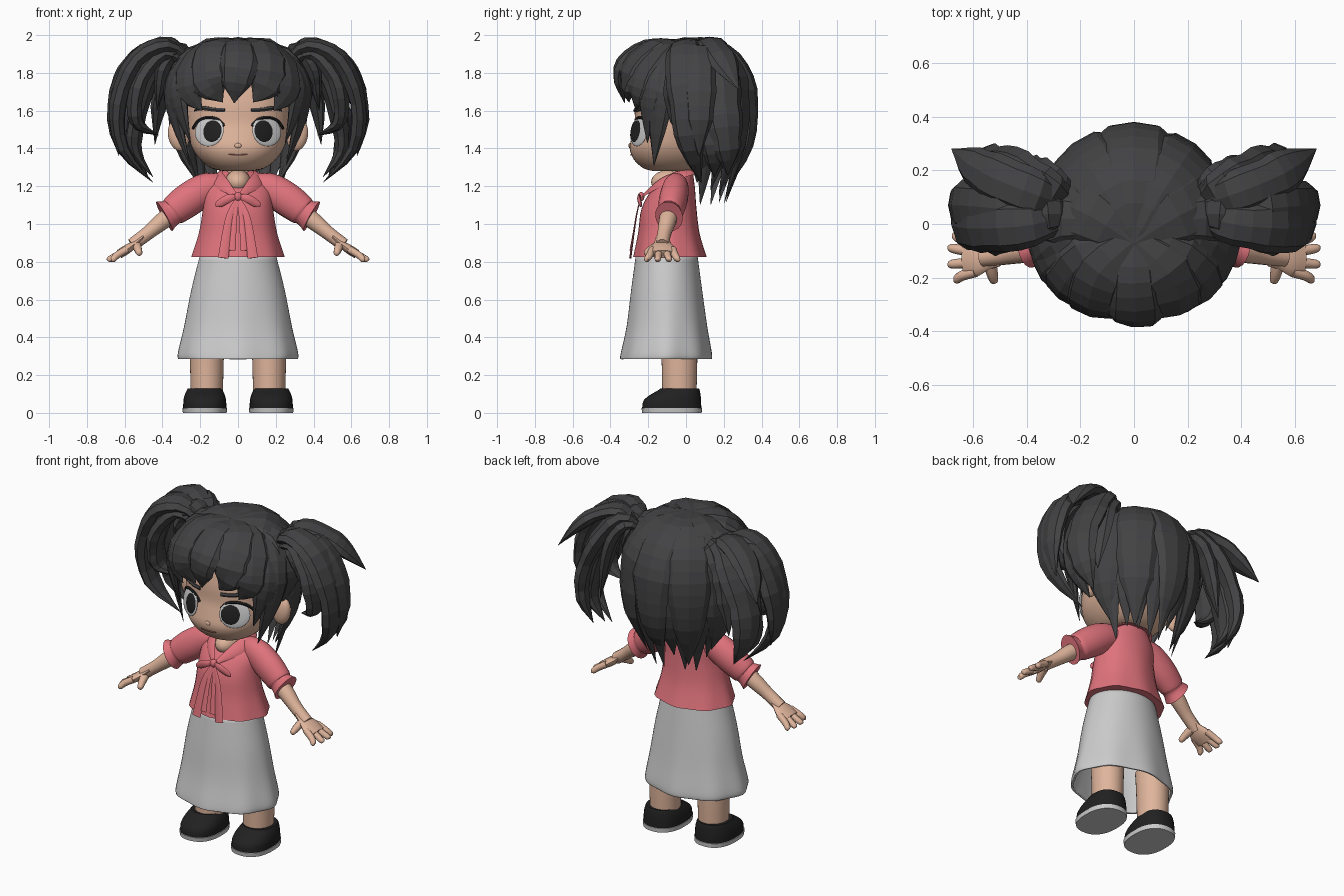
import bpy, bmesh, random
from math import sin, cos, pi, radians
from mathutils import Vector, Matrix
from mathutils.bvhtree import BVHTree

if "Cube" in bpy.data.objects:
    bpy.data.objects.remove(bpy.data.objects["Cube"])

random.seed(4)


def material(name, color):
    m = bpy.data.materials.new(name)
    m.diffuse_color = (*color, 1)
    m.use_nodes = True
    m.node_tree.nodes["Principled BSDF"].inputs["Base Color"].default_value = m.diffuse_color
    return m


HAIR = material("hair", (.055, .055, .058))
SKIN = material("skin", (.74, .46, .33))
PINK = material("pink", (.74, .17, .2))
BLACK = material("black", (.015, .015, .016))
LIP = material("lip", (.35, .15, .11))


def finish(name, bm, mat=None, smooth=True):
    bmesh.ops.recalc_face_normals(bm, faces=bm.faces[:])
    me = bpy.data.meshes.new(name)
    bm.to_mesh(me)
    bm.free()
    ob = bpy.data.objects.new(name, me)
    bpy.context.collection.objects.link(ob)
    if mat:
        me.materials.append(mat)
    if smooth:
        bpy.ops.object.select_all(action='DESELECT')
        ob.select_set(True)
        bpy.context.view_layer.objects.active = ob
        bpy.ops.object.shade_smooth_by_angle(angle=radians(40))
    return ob


def spline(pts, n):
    """Catmull-Rom through tuples of any length, n steps per span."""
    out, last = [], len(pts) - 1
    for i in range(last):
        a, b, c, d = (pts[max(0, min(last, i + k))] for k in (-1, 0, 1, 2))
        for s in range(n):
            t = s / n
            out.append(tuple(.5 * (2 * q + (r - p) * t + (2 * p - 5 * q + 4 * r - w) * t * t
                                   + (3 * q - p - 3 * r + w) * t ** 3)
                             for p, q, r, w in zip(a, b, c, d)))
    return out + [tuple(pts[-1])]


def skin_rings(bm, rings, caps=True):
    vs = [[bm.verts.new(p) for p in r] for r in rings]
    n = len(vs[0])
    for a, b in zip(vs, vs[1:]):
        for i in range(n):
            bm.faces.new((a[i], a[(i + 1) % n], b[(i + 1) % n], b[i]))
    if caps:
        bm.faces.new(vs[0])
        bm.faces.new(vs[-1])


def rings(name, rows, mat=None, cx=0, steps=4, sides=36, power=2, wave=0, caps=True):
    """Loft of upright rows (z, half width, y front, y back)."""
    out = []
    z0, z1 = rows[0][0], rows[-1][0]
    for z, rx, yf, yb in spline(rows, steps):
        f = wave * ((z1 - z) / (z1 - z0)) ** 2
        ring = []
        for i in range(sides):
            a = 2 * pi * i / sides
            c, s = cos(a), sin(a)
            k = (abs(c) ** power + abs(s) ** power) ** (-1 / power) * (1 + f * cos(8 * a))
            ring.append((cx + rx * c * k, (yf + yb) / 2 + (yb - yf) / 2 * s * k, z))
        out.append(ring)
    bm = bmesh.new()
    skin_rings(bm, out, caps)
    return finish(name, bm, mat)


def sweep(name, pts, mat, flat=1, sides=10, steps=5, up=(0, 0, 1), centre=None, smooth=True, jitter=0):
    """Tube along (x, y, z, radius), flattened along up or away from centre."""
    path = spline(pts, steps)
    P = [Vector(p[:3]) for p in path]
    out = []
    for i, p in enumerate(P):
        t = (P[min(i + 1, len(P) - 1)] - P[max(i - 1, 0)]).normalized()
        n = (p - Vector(centre)) if centre else Vector(up)
        n = (n - t * n.dot(t)).normalized()
        b = t.cross(n)
        r = max(path[i][3], .002) * (1 + random.uniform(-jitter, jitter))
        out.append([p + b * r * cos(2 * pi * k / sides) + n * r * flat * sin(2 * pi * k / sides)
                    for k in range(sides)])
    bm = bmesh.new()
    skin_rings(bm, out)
    return finish(name, bm, mat, smooth)


def lock(name, pts, w, flat=.42, centre=(0, 0, 1.5), steps=3):
    """Faceted hair lock: full in the middle, pointed at the tip."""
    m = len(pts) - 1
    full = [(*p, w * min(1, .5 + 1.6 * i / m) * (1 - (i / m) ** 5)) for i, p in enumerate(pts)]
    return sweep(name, full, HAIR, flat, 8, steps, centre=centre, smooth=False, jitter=.07)


def blob(name, loc, scale, mat=None, rot=None, smooth=True):
    bm = bmesh.new()
    m = Matrix.Translation(loc) @ (rot or Matrix()) @ Matrix.Diagonal((*scale, 1))
    bmesh.ops.create_uvsphere(bm, u_segments=24, v_segments=14, radius=1, matrix=m)
    return finish(name, bm, mat, smooth)


# head and neck
head = rings("head", [(1.28, .07, -.17, .02), (1.295, .14, -.225, .08), (1.34, .2, -.275, .14),
                      (1.40, .242, -.298, .18), (1.47, .265, -.286, .21), (1.54, .277, -.272, .23),
                      (1.65, .28, -.268, .24), (1.8, .24, -.23, .2), (1.9, .14, -.13, .12)],
             SKIN, power=2.3)
rings("neck", [(1.15, .07, -.1, .03), (1.24, .063, -.085, .03), (1.32, .065, -.08, .04)], SKIN)
blob("chest_opening", (0, -.085, 1.222), (.068, .1, .065), SKIN)
tree_bm = bmesh.new()
tree_bm.from_mesh(head.data)
tree = BVHTree.FromBMesh(tree_bm)


def face(x, z, lift=0):
    p, n = tree.ray_cast(Vector((x, -1, z)), Vector((0, 1, 0)))[:2]
    n = n if n.y < 0 else -n
    return p + n * lift, n


def on_face(xz, r):
    return [(*face(x, z, .002)[0], r) for x, z in xz]


# facial features
sweep("mouth", on_face([(-.05, 1.369), (0, 1.366), (.05, 1.369)], .004), LIP, 1, 6)
blob("nose", face(0, 1.415)[0], (.018, .007, .013), SKIN)
for s in (-1, 1):
    p, n = face(s * .152, 1.49)
    turn = n.to_track_quat('Z', 'Y').to_matrix().to_4x4()
    blob("eye_white", p, (.088, .08, .012), None, turn)
    p2, n2 = face(s * .137, 1.49)
    blob("iris", p2 + n2 * .006, (.06, .06, .01), BLACK, turn)
    arc = [(s * (.152 - .087 * cos(radians(a))), 1.485 + .08 * sin(radians(a))) for a in (25, 60, 95, 130, 165)]
    sweep("eyelash", on_face(arc, .009), BLACK, 1, 6)
    brow = on_face([(s * .07, 1.602), (s * .13, 1.606), (s * .19, 1.614), (s * .23, 1.6)], .012)
    brow[-1] = (*brow[-1][:3], .004)
    sweep("eyebrow", brow, HAIR, 1, 6)
    blob("ear", (s * .315, -.02, 1.47), (.055, .035, .085), SKIN, Matrix.Rotation(s * .2, 4, 'Y'))

# hair: scalp shell with the face side cut away
bm = bmesh.new()
bmesh.ops.create_uvsphere(bm, u_segments=20, v_segments=12, radius=1,
                          matrix=Matrix.Translation((0, .03, 1.66)) @ Matrix.Diagonal((.325, .305, .305, 1)))
bmesh.ops.delete(bm, geom=[v for v in bm.verts if v.co.y < -.02 and v.co.z < 1.66], context='VERTS')
finish("scalp", bm, HAIR, False)


# hair: back locks in a wide outer layer and a narrow inner layer
def back_lock(name, deg, w, k, tip):
    c, s = cos(radians(deg)) * .32 * k, sin(radians(deg)) * .335 * k
    prof = [(0, 1.95), (.5, 1.94), (.86, 1.82), (1, 1.64), (.97, 1.42), (.7, tip)]
    lock(name, [(c * r, s * r - .07 * (1 - r) ** 2, z) for r, z in prof], w, .38)


for deg, tip in ((90, 1.2), (51, 1.17), (129, 1.15), (16, 1.22), (164, 1.22)):
    back_lock("back_lock", deg, .135, 1, tip)
for i in range(9):
    back_lock("under_lock", 22 + i * 17, .1, .93, random.uniform(1.1, 1.2))

# hair: fringe
lock("fringe_centre", [(0, -.06, 1.95), (0, -.21, 1.94), (.005, -.33, 1.85), (-.01, -.345, 1.75), (-.02, -.325, 1.64)], .105)
for s in (-1, 1):
    fringe = [
        ([(0, -.06, 1.95), (.12, -.17, 1.93), (.155, -.28, 1.83), (.14, -.305, 1.73), (.08, -.3, 1.645)], .12),
        ([(0, -.06, 1.95), (.17, -.13, 1.92), (.25, -.225, 1.8), (.25, -.255, 1.69), (.19, -.265, 1.6)], .105),
        ([(.02, -.05, 1.95), (.22, -.1, 1.89), (.315, -.165, 1.76), (.31, -.195, 1.62), (.25, -.205, 1.43)], .085),
        ([(.02, -.03, 1.95), (.24, -.05, 1.89), (.34, -.12, 1.75), (.33, -.145, 1.57), (.255, -.17, 1.31)], .085),
        ([(.05, 0, 1.95), (.25, .02, 1.9), (.34, .0, 1.76), (.355, -.02, 1.66), (.33, -.03, 1.53)], .11)]
    for pts, w in fringe:
        lock("fringe_lock", [(s * x, y, z) for x, y, z in pts], w)

    # hair: bunches tied high on each side
    bunch = [
        ([(.26, .08, 1.86), (.36, .11, 1.95), (.5, .165, 1.91), (.6, .22, 1.82), (.68, .28, 1.71)], .09),
        ([(.27, .03, 1.86), (.38, .0, 1.945), (.54, -.01, 1.87), (.635, .0, 1.64), (.61, .03, 1.4), (.45, .08, 1.22)], .1),
        ([(.27, .02, 1.85), (.4, .0, 1.9), (.52, -.02, 1.77), (.55, -.02, 1.62), (.52, .0, 1.52), (.42, .02, 1.47)], .095),
        ([(.27, .08, 1.86), (.35, .13, 1.93), (.47, .18, 1.77), (.55, .2, 1.57), (.55, .22, 1.4), (.48, .22, 1.26)], .11),
        ([(.27, .06, 1.84), (.38, .1, 1.9), (.48, .12, 1.74), (.54, .14, 1.52), (.54, .15, 1.38), (.45, .15, 1.25)], .1),
        ([(.25, .04, 1.86), (.32, .04, 1.93), (.385, .03, 1.85), (.41, .04, 1.74), (.43, .05, 1.6)], .09),
        ([(.25, .1, 1.86), (.31, .14, 1.9), (.38, .17, 1.8), (.42, .19, 1.62), (.44, .21, 1.42)], .09),
        ([(.35, .04, 1.9), (.5, .06, 1.91), (.615, .07, 1.76), (.66, .07, 1.55), (.63, .07, 1.36)], .095)]
    for pts, w in bunch:
        lock("bunch_lock", [(s * x, y, z) for x, y, z in pts], w, .48, (s * .15, .08, 1.4))

# blouse with collar and tied bow
rings("blouse", [(.825, .242, -.275, .105), (.95, .205, -.252, .07), (1.08, .185, -.235, .055),
                 (1.18, .175, -.18, .048), (1.25, .125, -.1, .04), (1.28, .085, -.06, .038)],
      PINK, wave=.025)
blob("bow_knot", (0, -.238, 1.145), (.022, .018, .024), PINK)
for s in (-1, 1):
    sweep("collar", [(s * x, y, z, r) for x, y, z, r in (
        (0, .04, 1.275, .02), (.08, .025, 1.275, .025), (.112, -.05, 1.255, .036), (.085, -.14, 1.215, .036),
        (.012, -.228, 1.15, .012))], PINK, .25, 8, centre=(0, -.04, 1.1))
    sweep("bow_loop", [(s * x, y, z, r) for x, y, z, r in (
        (0, -.24, 1.145, .01), (.05, -.25, 1.135, .022), (.1, -.24, 1.105, .02), (.105, -.24, 1.09, .008))],
        PINK, .4, 8, up=(0, 1, 0))
    for x, w, z in ((.078, .028, .82), (.03, .018, .86)):
        sweep("bow_tail", [(0, -.24, 1.14, .01), (s * x * .6, -.265, 1.03, w * .7),
                           (s * x, -.295, z, w)], PINK, .2, 8, up=(0, 1, 0))

    # sleeve with flared cuff, then arm
    sweep("sleeve", [(s * x, y, z, r) for x, y, z, r in (
        (.08, -.05, 1.2, .055), (.17, -.055, 1.185, .07), (.26, -.067, 1.13, .075), (.335, -.08, 1.075, .068),
        (.355, -.084, 1.06, .06), (.39, -.09, 1.04, .074))], PINK, 1.2, 20)
    sweep("arm", [(s * x, y, z, r) for x, y, z, r in (
        (.3, -.08, 1.09, .05), (.4, -.098, 1.015, .046), (.48, -.115, .95, .037), (.56, -.125, .89, .035))],
        SKIN, 1, 16)
    # hand
    sweep("palm", [(s * x, -.125, z, r) for x, z, r in (
        (.5, .935, .033), (.54, .9, .045), (.585, .868, .07), (.63, .84, .068))], SKIN, .36, 14)
    for y0, y1, x1 in ((-.07, -.045, .675), (-.105, -.09, .69), (-.143, -.15, .69), (-.178, -.207, .67)):
        sweep("finger", [(s * .59, y0, .865, .02), (s * .64, (y0 + y1) / 2, .835, .019),
                         (s * (x1 - .008), y1, .812, .016), (s * x1, y1, .806, .006)], SKIN, 1, 10)
    sweep("thumb", [(s * .54, -.13, .895, .026), (s * .53, -.18, .868, .022),
                    (s * .522, -.212, .845, .016), (s * .52, -.22, .84, .006)], SKIN, 1, 10)

    # leg and shoe
    rings("leg", [(.08, .084, -.125, .055), (.3, .09, -.13, .06), (.42, .09, -.14, .055)], SKIN, s * .165)
    rings("shoe_sole", [(0, .116, -.232, .083), (.026, .119, -.236, .085)], None, s * .176, 1, power=2.4)
    rings("shoe_upper", [(.026, .114, -.232, .081), (.065, .113, -.225, .08), (.095, .106, -.19, .077),
                         (.118, .096, -.15, .073), (.13, .09, -.135, .068)], BLACK, s * .176, 3, power=2.4)

# hollow skirt
skirt = rings("skirt", [(.285, .31, -.345, .132), (.32, .312, -.34, .132), (.46, .282, -.312, .11),
                        (.65, .247, -.29, .085), (.84, .2, -.265, .06)], None, sides=64, wave=.022, caps=False)
mod = skirt.modifiers.new("cloth_thickness", 'SOLIDIFY')
mod.thickness = .012
